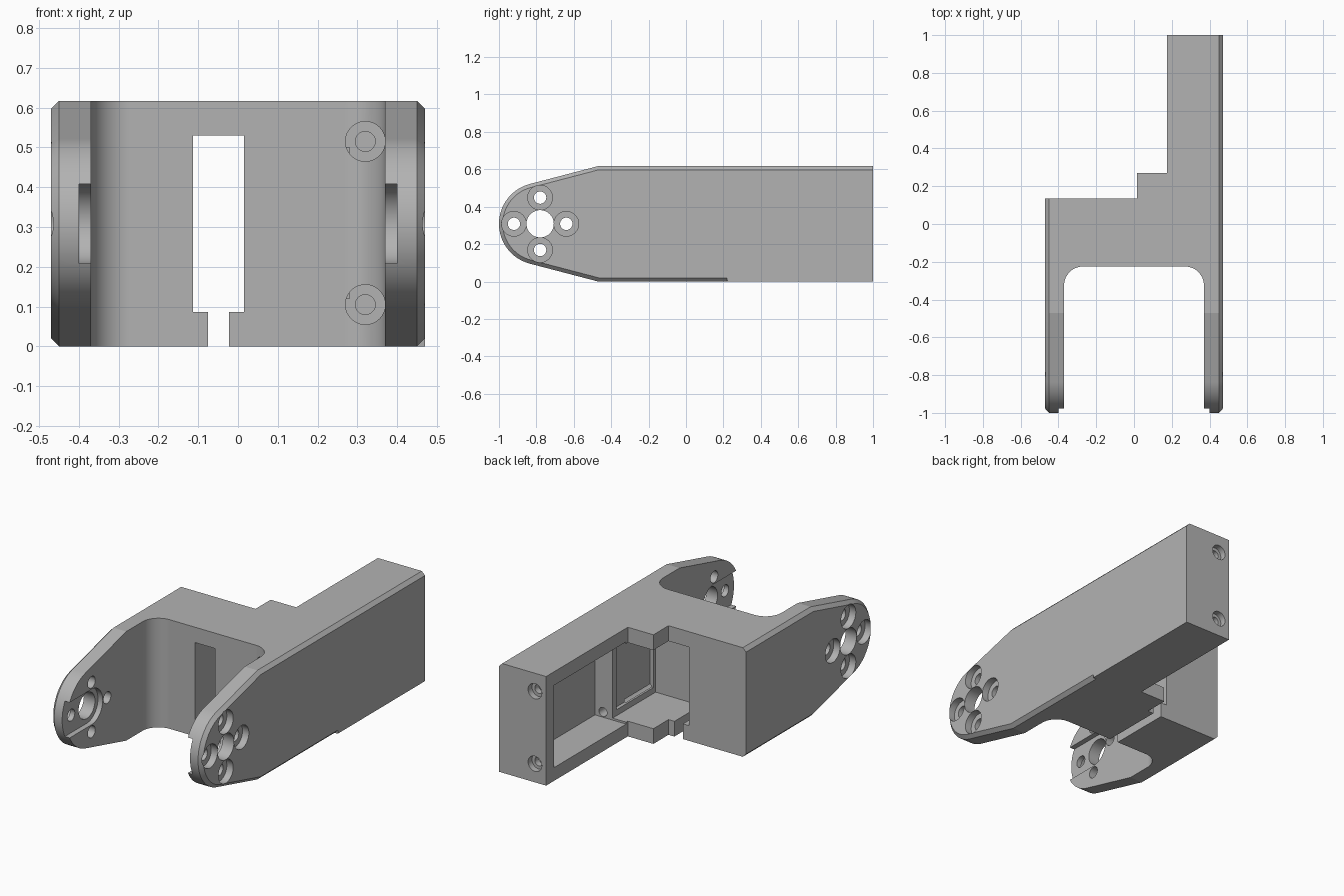
import bpy, bmesh, math
from mathutils import Matrix, Vector

if "Cube" in bpy.data.objects:
    bpy.data.objects.remove(bpy.data.objects["Cube"])

HEIGHT = 0.617
MID = HEIGHT / 2
PIVOT_Y = -0.78
CHAMFER = 0.02

grey = bpy.data.materials.new("plain grey")
grey.use_nodes = True
grey.diffuse_color = (0.45, 0.45, 0.45, 1)
grey.node_tree.nodes["Principled BSDF"].inputs["Base Color"].default_value = (0.45, 0.45, 0.45, 1)


def make_object(name, bm):
    bmesh.ops.recalc_face_normals(bm, faces=bm.faces)
    mesh = bpy.data.meshes.new(name)
    bm.to_mesh(mesh)
    bm.free()
    mesh.materials.append(grey)
    obj = bpy.data.objects.new(name, mesh)
    bpy.context.collection.objects.link(obj)
    return obj


def loft(name, rings):
    """Closed solid through matching rings of points."""
    bm = bmesh.new()
    loops = [[bm.verts.new(p) for p in ring] for ring in rings]
    n = len(loops[0])
    for a, b in zip(loops, loops[1:]):
        for i in range(n):
            j = (i + 1) % n
            bm.faces.new((a[i], a[j], b[j], b[i]))
    bm.faces.new(loops[0])
    bm.faces.new(loops[-1])
    return make_object(name, bm)


def box(name, x, y, z):
    bm = bmesh.new()
    bmesh.ops.create_cube(bm, size=1)
    for v in bm.verts:
        v.co = Vector(r[0] if c < 0 else r[1] for c, r in zip(v.co, (x, y, z)))
    return make_object(name, bm)


def cylinder(name, axis, radius, start, end, u, v):
    """Cylinder along X (u, v = y, z) or Y (u, v = x, z)."""
    bm = bmesh.new()
    turn = Matrix.Rotation(math.pi / 2, 4, "Y" if axis == "X" else "X")
    mid = (start + end) / 2
    place = Matrix.Translation((mid, u, v) if axis == "X" else (u, mid, v))
    bmesh.ops.create_cone(bm, cap_ends=True, segments=48, radius1=radius, radius2=radius,
                          depth=end - start, matrix=place @ turn)
    return make_object(name, bm)


def combine(target, tool, operation):
    mod = target.modifiers.new("cut", "BOOLEAN")
    mod.operation = operation
    mod.solver = "EXACT"
    mod.object = tool
    bpy.context.view_layer.objects.active = target
    bpy.ops.object.modifier_apply(modifier=mod.name)
    bpy.data.objects.remove(tool)


def side_profile(x, inset):
    """Rounded arm tip, tapered flanks and straight body, as seen from the side."""
    radius = 0.22 - inset
    corner_y, half = -0.47 + inset * 0.13, MID - inset
    dy = corner_y - PIVOT_Y
    tangent = math.atan2(half, dy) + math.acos(radius / math.hypot(dy, half))
    pts = [(1, HEIGHT - inset), (corner_y, HEIGHT - inset)]
    steps = 32
    for i in range(steps + 1):
        a = tangent + (2 * math.pi - 2 * tangent) * i / steps
        pts.append((PIVOT_Y + radius * math.cos(a), MID + radius * math.sin(a)))
    # the lower chamfer stops part way along the long beam
    pts += [(corner_y, inset), (0.22, inset), (0.221, 0), (1, 0)]
    return [(x, y, z) for y, z in pts]


# Body: side silhouette with chamfered outer edges
body = loft("servo_bracket", [side_profile(-0.47, CHAMFER), side_profile(-0.45, 0),
                              side_profile(0.45, 0), side_profile(0.47, CHAMFER)])

# Plan outline: two arms, filleted fork gap, stepped rear
FILLET, ARM_IN, WEB = 0.1, 0.37, -0.225
gap = []
for i in range(17):
    a = math.pi / 2 * i / 16
    gap.append((ARM_IN - FILLET + FILLET * math.cos(a), WEB - FILLET + FILLET * math.sin(a)))
gap += [(-x, y) for x, y in reversed(gap)]
plan = [(-0.6, -1.2), (-0.6, 0.135), (0.015, 0.135), (0.015, 0.27), (0.175, 0.27),
        (0.175, 1.1), (0.6, 1.1), (0.6, -1.2), (ARM_IN, -1.2)] + gap + [(-ARM_IN, -1.2)]
combine(body, loft("plan", [[(x, y, z) for x, y in plan] for z in (-0.1, 0.8)]), "INTERSECT")

# Servo cavity, beam pocket, front window and cable slot
cutters = [
    box("servo_cavity", (-0.113, 0.26), (-0.1, 0.93), (0.086, 0.53)),
    box("beam_pocket", (0.1, 0.37), (0.285, 0.93), (0.075, 0.54)),
    box("wall_recess", (0.2, 0.28), (-0.08, 0.25), (0.12, 0.5)),
    box("front_window", (-0.113, 0.015), (-0.4, 0.4), (0.086, 0.53)),
    box("cable_slot", (-0.075, -0.022), (-0.4, 0.4), (-0.1, 0.2)),
]

# Screw holes through the web and the beam end
for z in (0.105, 0.515):
    cutters += [
        cylinder("web_counterbore", "Y", 0.05, -0.45, 0.15, 0.32, z),
        cylinder("web_hole", "Y", 0.025, 0.1, 0.35, 0.32, z),
        cylinder("end_counterbore", "Y", 0.043, 0.965, 1.1, 0.245, z),
        cylinder("end_hole", "Y", 0.025, 0.85, 1.05, 0.245, z),
    ]

# Horn mounts in both arms
for side in (-1, 1):
    def span(a, b):
        return sorted((side * a, side * b))
    cutters += [
        box("horn_slot", span(0.3, 0.4), (-1.1, PIVOT_Y), (MID - 0.1, MID + 0.1)),
        cylinder("horn_slot_end", "X", 0.1, *span(0.3, 0.4), PIVOT_Y, MID),
        cylinder("pivot_hole", "X", 0.073, *span(0.3, 0.6), PIVOT_Y, MID),
    ]
    for k in range(4):
        y = PIVOT_Y + 0.14 * math.cos(k * math.pi / 2)
        z = MID + 0.14 * math.sin(k * math.pi / 2)
        cutters += [
            cylinder("horn_hole", "X", 0.033, *span(0.3, 0.6), y, z),
            cylinder("horn_counterbore", "X", 0.066, *span(0.43, 0.6), y, z),
        ]

for cutter in cutters:
    combine(body, cutter, "DIFFERENCE")

# Smooth curves, crisp edges
bpy.ops.object.select_all(action="DESELECT")
body.select_set(True)
bpy.context.view_layer.objects.active = body
bpy.ops.object.shade_smooth_by_angle(angle=math.radians(12))
weighted = body.modifiers.new("weighted_normals", "WEIGHTED_NORMAL")
weighted.keep_sharp = True
